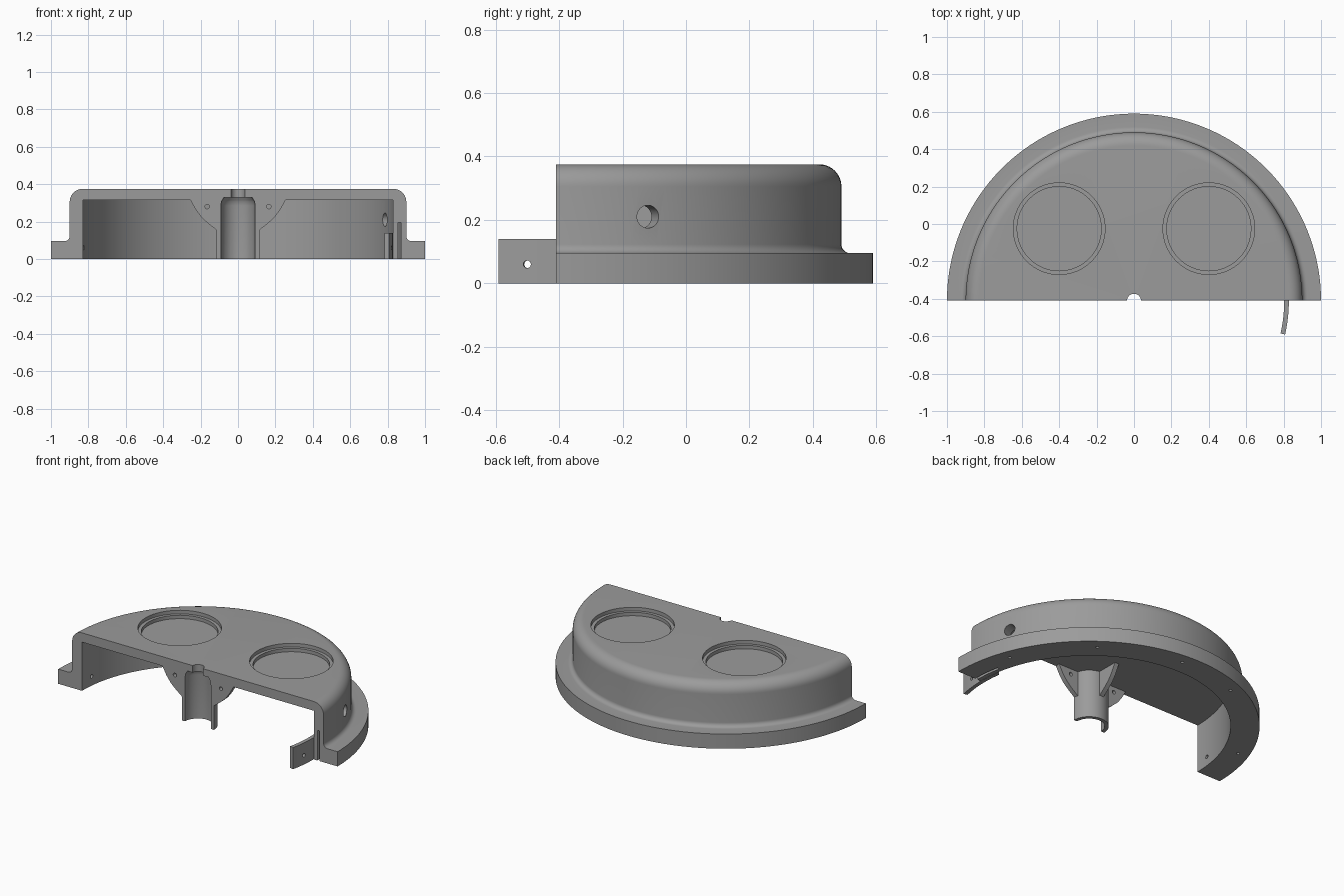
import bpy, bmesh, math
from mathutils import Matrix, Vector

if "Cube" in bpy.data.objects:
    bpy.data.objects.remove(bpy.data.objects["Cube"])

CY = -0.41  # the flat cut face; all round parts are centred on it
grey = bpy.data.materials.new("plain_grey")
grey.diffuse_color = (0.33, 0.33, 0.33, 1)
grey.use_nodes = True
grey.node_tree.nodes["Principled BSDF"].inputs["Base Color"].default_value = grey.diffuse_color


def finish(bm, name):
    bmesh.ops.remove_doubles(bm, verts=bm.verts, dist=1e-5)
    bmesh.ops.recalc_face_normals(bm, faces=bm.faces)
    me = bpy.data.meshes.new(name)
    bm.to_mesh(me)
    bm.free()
    me.materials.append(grey)
    ob = bpy.data.objects.new(name, me)
    bpy.context.collection.objects.link(ob)
    return ob


def revolve(name, profile, a0=0, a1=360, n=64, centre=(0, CY)):
    """Closed (radius, height) outline swept between two angles in degrees."""
    bm = bmesh.new()
    full = a1 - a0 == 360
    rings = []
    for i in range(n if full else n + 1):
        a = math.radians(a0 + (a1 - a0) * i / n)
        rings.append([bm.verts.new((centre[0] + r * math.cos(a),
                                    centre[1] + r * math.sin(a), z)) for r, z in profile])
    m = len(profile)
    for i in range(n):
        p, q = rings[i], rings[(i + 1) % len(rings)]
        for j in range(m):
            k = (j + 1) % m
            if profile[j][0] == 0 and profile[k][0] == 0:
                continue
            if profile[j][0] == 0:
                bm.faces.new((p[j], p[k], q[k]))
            elif profile[k][0] == 0:
                bm.faces.new((p[j], p[k], q[j]))
            else:
                bm.faces.new((p[j], p[k], q[k], q[j]))
    loose = [v for v in bm.verts if not v.link_faces]
    if not full:
        bm.faces.new(rings[0])
        bm.faces.new(rings[-1])
    else:
        bmesh.ops.delete(bm, geom=loose, context='VERTS')
    return finish(bm, name)


def drill(pos, direction, r, length, n=32):
    """Cylinder cutter centred on pos."""
    bm = bmesh.new()
    rot = Vector(direction).to_track_quat('Z', 'Y').to_matrix().to_4x4()
    bmesh.ops.create_cone(bm, cap_ends=True, segments=n, radius1=r, radius2=r,
                          depth=length, matrix=Matrix.Translation(pos) @ rot)
    return finish(bm, "cutter")


def polar(r, deg, z):
    a = math.radians(deg)
    return (r * math.cos(a), CY + r * math.sin(a), z)


def cut(ob, cutters):
    bpy.context.view_layer.objects.active = ob
    for c in cutters:
        mod = ob.modifiers.new("cut", 'BOOLEAN')
        mod.operation = 'DIFFERENCE'
        mod.solver = 'EXACT'
        mod.object = c
        bpy.ops.object.modifier_apply(modifier=mod.name)


def fillet(cr, cz, r, a0, a1, n):
    return [(cr + r * math.cos(math.radians(a0 + (a1 - a0) * i / n)),
             cz + r * math.sin(math.radians(a0 + (a1 - a0) * i / n))) for i in range(n + 1)]


# Half-round housing with flange, rounded shoulder and hollow underside
profile = [(0.83, 0), (1, 0), (1, 0.095)]
profile += fillet(0.928, 0.123, 0.028, 270, 180, 6)
profile += fillet(0.83, 0.305, 0.07, 0, 90, 10)
profile += [(0, 0.375), (0, 0.315), (0.83, 0.315)]
housing = revolve("housing", profile, 0, 180, 96)

# Stepped bore running up the post and out through the roof
bore = revolve("cutter", [(0, -0.1), (0.092, -0.1), (0.092, 0.285), (0.088, 0.308),
                          (0.075, 0.33), (0.037, 0.33), (0.037, 0.5), (0, 0.5)], n=48)
# Two stepped round recesses in the roof
recesses = [revolve("cutter", [(0, 0.33), (0.225, 0.33), (0.225, 0.352), (0.245, 0.352),
                               (0.245, 0.5), (0, 0.5)], centre=(s * 0.4, -0.025))
            for s in (-1, 1)]
# Side port, locking-pin hole, tab slot and screw holes under the flange
port = drill(polar(0.87, 18.8, 0.21), (math.cos(0.328), math.sin(0.328), 0), 0.036, 0.3)
pin = drill(polar(0.83, 173.7, 0.06), (math.cos(3.03), math.sin(3.03), 0), 0.012, 0.08, 16)
slot = revolve("cutter", [(0.855, -0.1), (0.872, -0.1), (0.872, 0.195), (0.855, 0.195)], -3, 12, 12)
screws = [drill(polar(0.93, a, 0), (0, 0, 1), 0.01, 0.1, 12) for a in (20, 53, 86, 113, 160)]
housing_cutters = [bore] + recesses + [port, pin, slot] + screws
cut(housing, housing_cutters)

# Half-tube centre post
post = revolve("centre_post", [(0, 0), (0.115, 0), (0.115, 0.315), (0, 0.315)], 0, 180, 32)
cut(post, [bore])

# Three curved gussets bracing the post against the roof
outline = [(0.1, 0.145), (0.115, 0.155), (0.16, 0.19), (0.195, 0.222),
           (0.225, 0.262), (0.255, 0.316), (0.1, 0.316)]


def gusset(name, angle, t0, t1):
    bm = bmesh.new()
    front = bm.faces.new([bm.verts.new((x, t0, z)) for x, z in outline])
    ext = bmesh.ops.extrude_face_region(bm, geom=[front], use_keep_orig=True)
    moved = [v for v in ext['geom'] if isinstance(v, bmesh.types.BMVert)]
    bmesh.ops.translate(bm, verts=moved, vec=(0, t1 - t0, 0))
    bmesh.ops.transform(bm, verts=bm.verts, matrix=Matrix.Translation((0, CY, 0)) @
                        Matrix.Rotation(math.radians(angle), 4, 'Z'))
    return finish(bm, name)


gussets = [gusset("right_gusset", 0, 0, 0.03), gusset("left_gusset", 180, -0.03, 0),
           gusset("back_gusset", 90, -0.015, 0.015)]
pin_holes = [drill((s * 0.165, CY, 0.28), (0, 1, 0), 0.012, 0.2, 16) for s in (1, -1)]
cut(gussets[0], pin_holes[:1])
cut(gussets[1], pin_holes[1:])

# Curved locking tab reaching past the cut face
tab = revolve("locking_tab", [(0.803, 0), (0.828, 0), (0.828, 0.14), (0.803, 0.14)], -12.6, 9, 20)
tab_hole = drill(polar(0.815, -6.3, 0.06), (math.cos(-0.11), math.sin(-0.11), 0), 0.012, 0.1, 16)
cut(tab, [tab_hole])

# Remove cutters and smooth the round surfaces
for c in housing_cutters + pin_holes + [tab_hole]:
    bpy.data.objects.remove(c)
for ob in [housing, post, tab] + gussets:
    bpy.ops.object.select_all(action='DESELECT')
    ob.select_set(True)
    bpy.context.view_layer.objects.active = ob
    bpy.ops.object.shade_smooth_by_angle(angle=math.radians(25))
